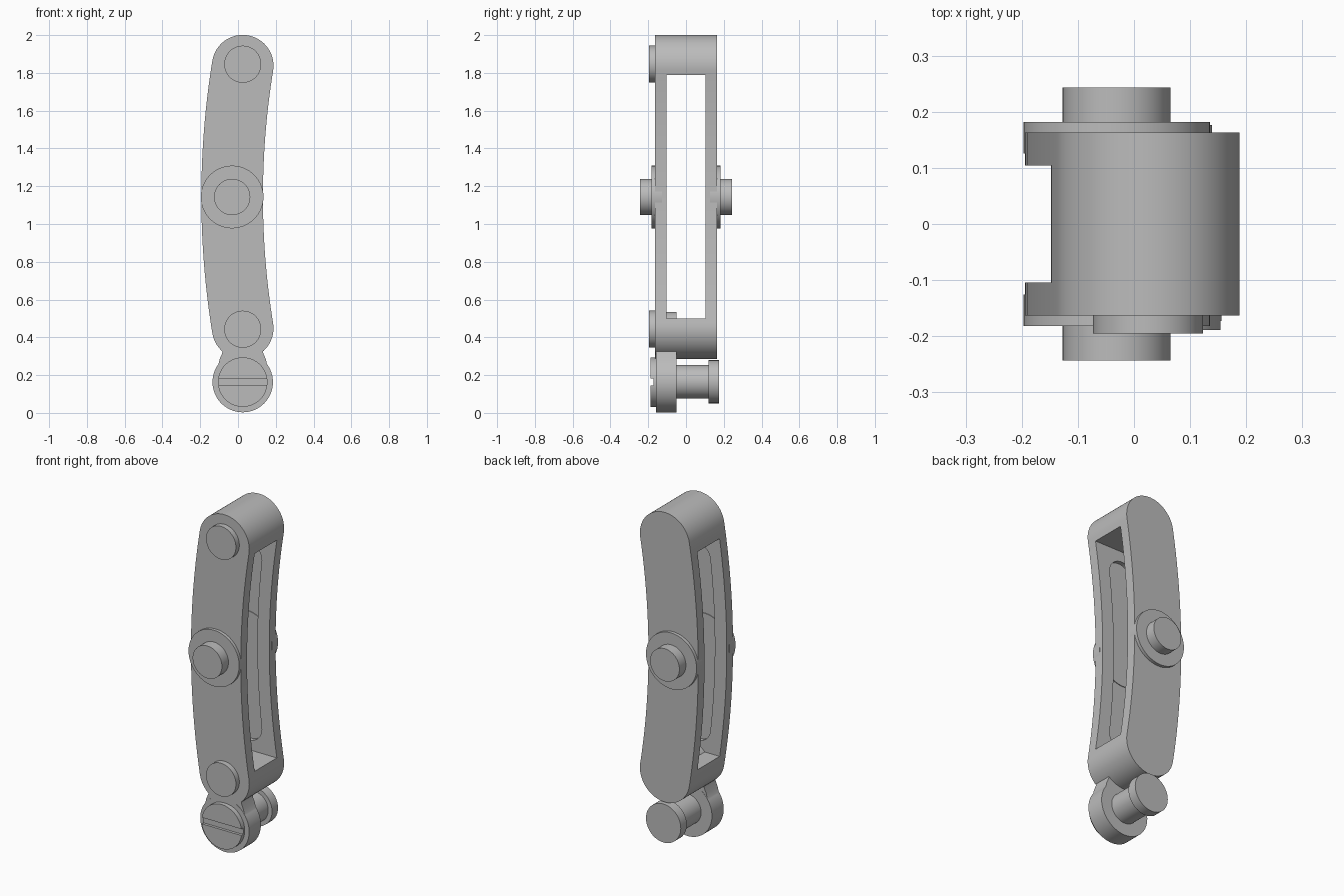
import bpy, bmesh
from math import sin, cos, pi, asin, sqrt

if "Cube" in bpy.data.objects:
    bpy.data.objects.remove(bpy.data.objects["Cube"], do_unlink=True)

grey = bpy.data.materials.new("plain grey")
grey.use_nodes = True
colour = (0.5, 0.5, 0.5, 1)
grey.diffuse_color = colour
grey.node_tree.nodes["Principled BSDF"].inputs["Base Color"].default_value = colour

END_X, MID_X, MID_Z = 0.025, -0.031, 1.143   # bow of the curved body
PIN_Z = 0.163                               # lower pivot height


def prism(name, outline, y0, y1):
    """Extrude an (x, z) outline along y."""
    bm = bmesh.new()
    face = bm.faces.new([bm.verts.new((x, y0, z)) for x, z in outline])
    new = bmesh.ops.extrude_face_region(bm, geom=[face])["geom"]
    bmesh.ops.translate(bm, vec=(0, y1 - y0, 0),
                        verts=[v for v in new if isinstance(v, bmesh.types.BMVert)])
    bmesh.ops.recalc_face_normals(bm, faces=bm.faces)
    mesh = bpy.data.meshes.new(name)
    bm.to_mesh(mesh)
    bm.free()
    mesh.materials.append(grey)
    obj = bpy.data.objects.new(name, mesh)
    bpy.context.collection.objects.link(obj)
    return obj


def arc(x, z, r, a0, a1, n=32):
    return [(x + r * cos(a0 + (a1 - a0) * i / n), z + r * sin(a0 + (a1 - a0) * i / n))
            for i in range(n + 1)]


def disc(name, x, z, r, y0, y1):
    return prism(name, arc(x, z, r, 0, 2 * pi, 64)[:-1], y0, y1)


def box(name, x0, x1, z0, z1, y0, y1):
    return prism(name, [(x0, z0), (x1, z0), (x1, z1), (x0, z1)], y0, y1)


def bowed_slot(half_length, half_width):
    """Round-ended outline following the bow of the body."""
    full, sag = 0.695, END_X - MID_X
    radius = (full ** 2 + sag ** 2) / (2 * sag)
    cx = MID_X + radius
    t = asin(half_length / radius)
    ex = cx - sqrt(radius ** 2 - half_length ** 2)
    pts = arc(cx, MID_Z, radius + half_width, pi - t, pi + t)
    pts += arc(ex, MID_Z - half_length, half_width, pi + t, 2 * pi + t)[1:-1]
    pts += arc(cx, MID_Z, radius - half_width, pi + t, pi - t)
    pts += arc(ex, MID_Z + half_length, half_width, -t, pi - t)[1:-1]
    return pts


def combine(obj, other, operation):
    other.hide_render = True
    mod = obj.modifiers.new(operation.lower(), "BOOLEAN")
    mod.operation, mod.object, mod.solver = operation, other, "EXACT"
    bpy.context.view_layer.objects.active = obj
    bpy.ops.object.modifier_apply(modifier=mod.name)
    bpy.data.objects.remove(other, do_unlink=True)


# Curved body with a sideways window and a shallow groove in both inner walls
body = prism("curved_body", bowed_slot(0.695, 0.163), -0.163, 0.163)
combine(body, box("window_cutter", -0.5, 0.5, 0.5, 1.79, -0.104, 0.104), "DIFFERENCE")
combine(body, prism("groove_cutter", bowed_slot(0.5, 0.085), -0.13, 0.13), "DIFFERENCE")
parts = [body]

# Centre collars and pins on front and back
for side, s in (("front", -1), ("back", 1)):
    parts.append(disc(side + "_collar", MID_X, MID_Z, 0.166, s * 0.126, s * 0.182))
    parts.append(disc(side + "_pin", MID_X, MID_Z, 0.096, s * 0.15, s * 0.243))

# Rivet heads at both ends of the front
for name, z in (("upper_rivet", 1.846), ("lower_rivet", 0.443)):
    parts.append(disc(name, END_X, z, 0.098, -0.195, -0.15))

# Lower link: round eye, flared neck and rounded tongue
link = disc("lower_link", END_X, PIN_Z, 0.16, -0.16, -0.05)
flare = [(END_X - x, z) for x, z in ((0.13, 0.25), (0.122, 0.285), (0.109, 0.315),
                                     (0.106, 0.34), (0.1, 0.435))]
tongue = flare + arc(END_X, 0.437, 0.098, pi, 0)[1:-1] \
    + [(2 * END_X - x, z) for x, z in reversed(flare)]
combine(link, prism("tongue", tongue, -0.1585, -0.0515), "UNION")
parts.append(link)

# Slotted screw head, shaft and end flange
screw = disc("screw_head", END_X, PIN_Z, 0.131, -0.189, -0.155)
combine(screw, box("screw_slot_cutter", -0.3, 0.3, 0.145, 0.183, -0.3, -0.173), "DIFFERENCE")
parts.append(screw)
parts.append(disc("lower_shaft", END_X, PIN_Z + 0.002, 0.089, -0.06, 0.13))
parts.append(disc("shaft_flange", END_X, PIN_Z + 0.002, 0.114, 0.12, 0.176))

# Smooth round walls, keep rims crisp
bpy.ops.object.select_all(action="DESELECT")
for part in parts:
    part.select_set(True)
bpy.context.view_layer.objects.active = body
bpy.ops.object.shade_smooth_by_angle(angle=0.5)
